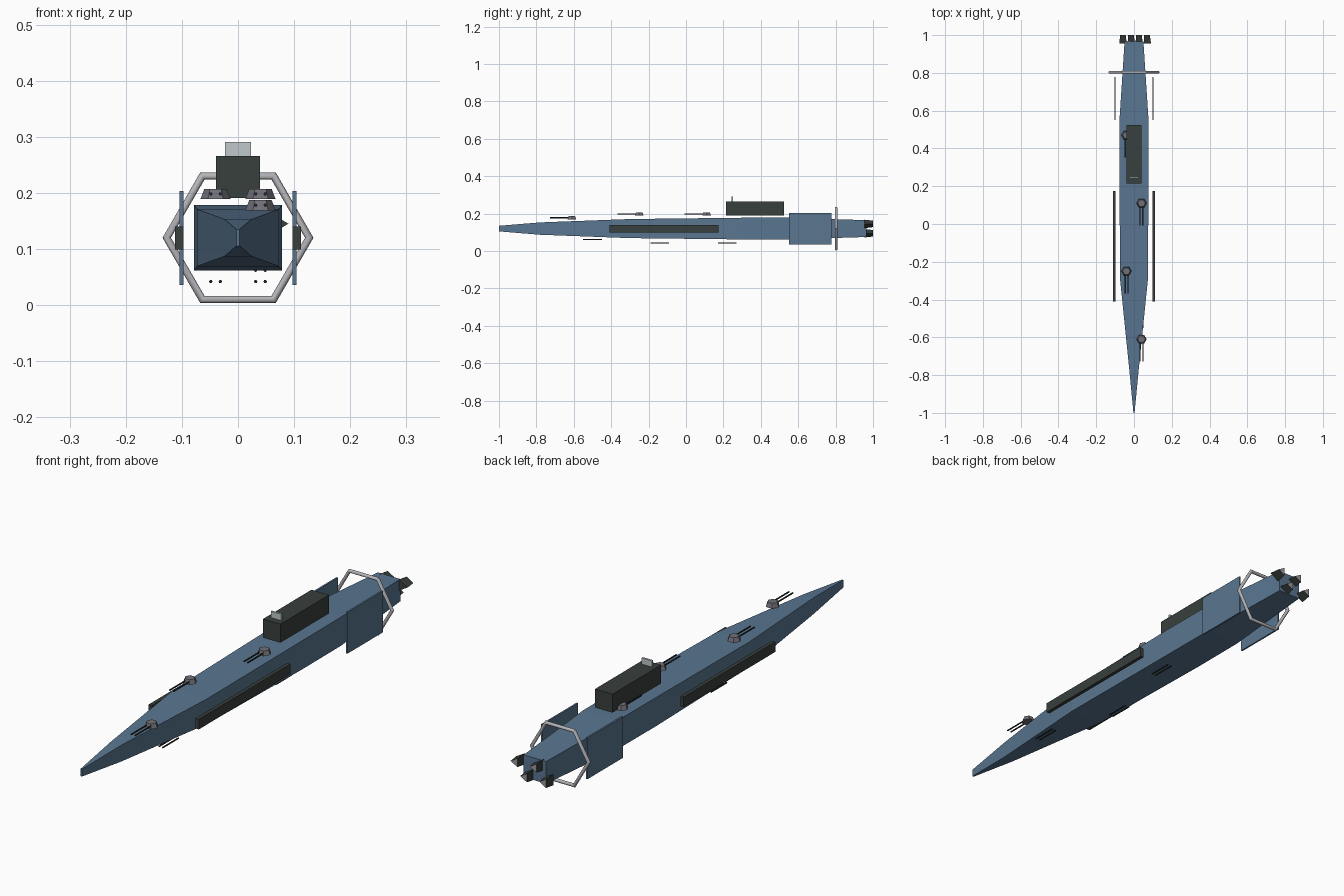
import bpy, bmesh, math
from mathutils import Matrix

if "Cube" in bpy.data.objects:
    bpy.data.objects.remove(bpy.data.objects["Cube"])


def material(name, rgb):
    m = bpy.data.materials.new(name)
    m.use_nodes = True
    m.diffuse_color = (*rgb, 1)
    m.node_tree.nodes["Principled BSDF"].inputs["Base Color"].default_value = (*rgb, 1)
    return m


BLUE = material("hull blue", (0.10, 0.18, 0.28))
DARK = material("dark armour", (0.04, 0.05, 0.047))
RING = material("ring grey", (0.46, 0.46, 0.49))
GUN = material("turret grey", (0.16, 0.16, 0.19))
BARREL = material("barrel black", (0.02, 0.023, 0.023))
PALE = material("sensor pale grey", (0.52, 0.58, 0.60))
NOZZLE = material("nozzle grey", (0.32, 0.32, 0.33))
MID = 0.12  # height of the ship's long axis


def finish(name, bm, *mats):
    bmesh.ops.recalc_face_normals(bm, faces=bm.faces)
    mesh = bpy.data.meshes.new(name)
    bm.to_mesh(mesh)
    bm.free()
    for m in mats:
        mesh.materials.append(m)
    ob = bpy.data.objects.new(name, mesh)
    bpy.context.collection.objects.link(ob)
    return ob


def box(name, x, y, z, mat):
    """Box from (low, high) ranges on each axis."""
    bm = bmesh.new()
    bmesh.ops.create_cube(bm, size=1)
    for v in bm.verts:
        for i, (a, b) in enumerate((x, y, z)):
            v.co[i] = (a + b) / 2 + v.co[i] * (b - a)
    return finish(name, bm, mat)


def cone(bm, sides, r1, r2, depth, loc, along_y=False):
    # the y turn keeps the first corner on +x
    turn = Matrix.Rotation(-math.pi / 2, 4, "X") if along_y else Matrix()
    spin = Matrix.Rotation(math.pi / 2, 4, "Z")
    # first corner of a cone primitive lies on +y, so spin it to +x
    bmesh.ops.create_cone(bm, cap_ends=True, segments=sides, radius1=r1, radius2=r2,
                          depth=depth, matrix=Matrix.Translation(loc) @ turn @ spin.inverted())


# Hull: rectangular sections lofted along y (y, half width, half height)
stations = [(-1, .003, .015), (-.78, .024, .033), (-.3, .073, .051),
            (.3, .078, .058), (.55, .077, .058), (.965, .05, .045)]
bm = bmesh.new()
loops = [[bm.verts.new((sx * w, y, MID + sz * h))
          for sx, sz in ((-1, -1), (1, -1), (1, 1), (-1, 1))] for y, w, h in stations]
for a, b in zip(loops, loops[1:]):
    for i in range(4):
        j = (i + 1) % 4
        bm.faces.new((a[i], a[j], b[j], b[i]))
bm.faces.new(loops[0])
bm.faces.new(loops[-1])
finish("hull", bm, BLUE)

# Side plates and armour strips
for side, s in (("left", 1), ("right", -1)):
    box(side + "_fin", sorted((s * .097, s * .104)), (.55, .778), (.036, .203), BLUE)
    box(side + "_armour_strip", sorted((s * .097, s * .112)), (-.41, .175), (.099, .14), DARK)

# Command tower with sensor panel
box("command_tower", (-.039, .039), (.215, .525), (.191, .266), DARK)
box("sensor_panel", (-.023, .023), (.242, .25), (.262, .291), PALE)

# Six-sided ring around the stern
bm = bmesh.new()
rows = []
for k in range(6):
    a = k * math.pi / 3
    row = []
    for j in range(12):
        t = j * math.pi / 6
        r = .127 + .0075 * math.cos(t)
        row.append(bm.verts.new((r * math.cos(a), .803 + .0075 * math.sin(t),
                                 MID + r * math.sin(a))))
    rows.append(row)
for k in range(6):
    a, b = rows[k], rows[(k + 1) % 6]
    for j in range(12):
        i = (j + 1) % 12
        bm.faces.new((a[j], a[i], b[i], b[j]))
ring = finish("stern_ring", bm, RING)
bpy.context.view_layer.objects.active = ring
ring.select_set(True)
bpy.ops.object.shade_smooth_by_angle(angle=math.radians(35))
ring.select_set(False)


def barrels(name, x, y, z):
    bm = bmesh.new()
    for dx in (-.0085, .0085):
        cone(bm, 8, .003, .003, .1, (x + dx, y, z), True)
    finish(name, bm, BARREL)


# Deck turrets, alternating sides
for n in range(4):
    x, y = (.04, -.04)[n % 2], -.61 + .36 * n
    z = .178 if n == 0 else .198
    bm = bmesh.new()
    cone(bm, 6, .027, .02, .018, (x, y, z))
    finish(f"turret_{n + 1}", bm, GUN)
    barrels(f"turret_barrels_{n + 1}", x, y - .067, z)

# Keel guns
for n in range(3):
    barrels(f"keel_barrels_{n + 1}", (.04, -.04)[n % 2], -.5 + .36 * n,
            .062 if n == 0 else .042)

# Three-sided engines in two staggered rows, with grey rear caps
for n, x in enumerate((-.064, -.021, .021, .064)):
    bm = bmesh.new()
    cone(bm, 3, .026, .02, .045, (x, .9775, (.095, .145)[n % 2]), True)
    bm.normal_update()
    for f in bm.faces:
        if f.calc_center_median().y > .995:
            f.material_index = 1
    finish(f"engine_{n + 1}", bm, DARK, NOZZLE)
